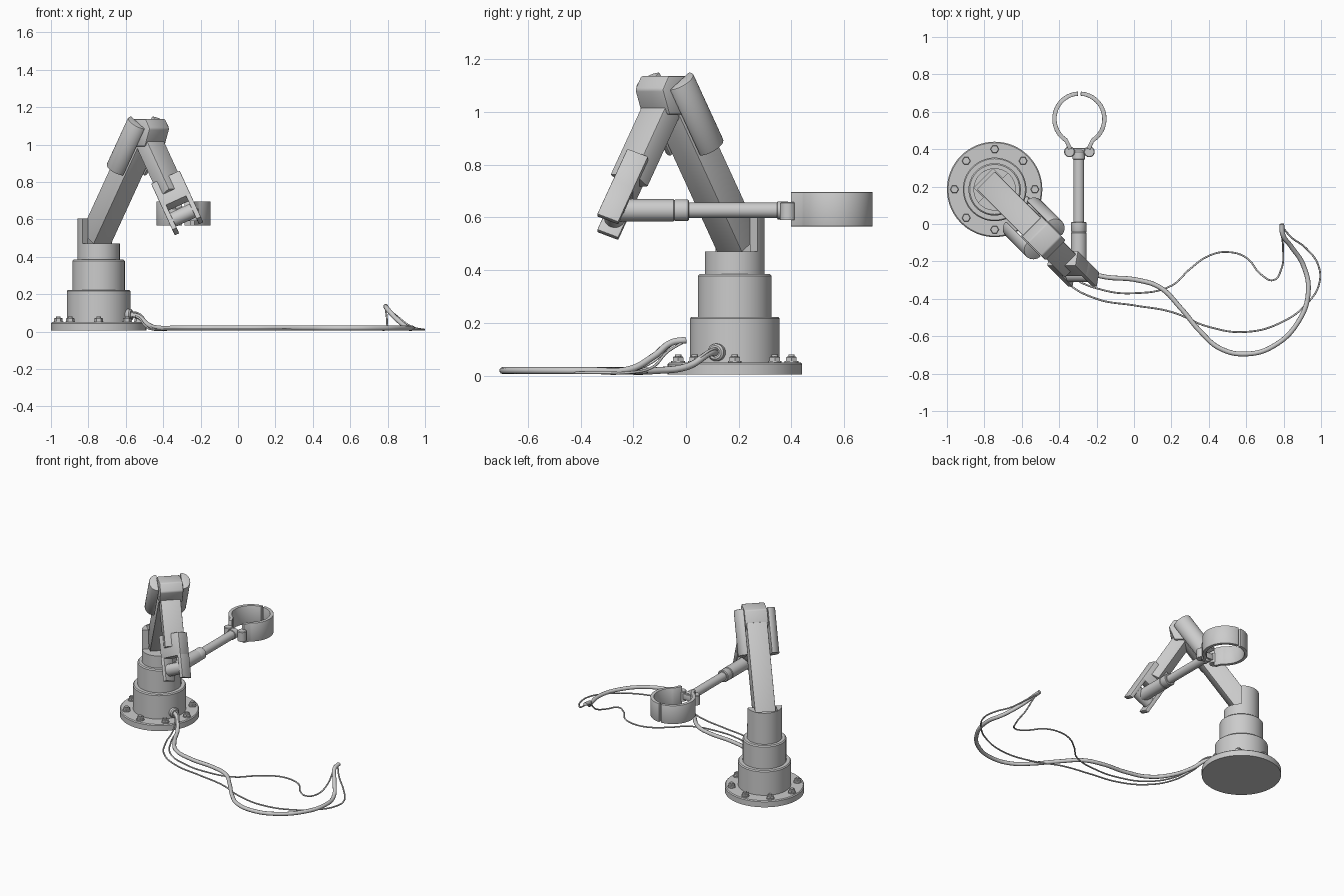
import bpy, bmesh
from math import sin, cos, pi, radians, sqrt
from mathutils import Vector as V

if "Cube" in bpy.data.objects:
    bpy.data.objects.remove(bpy.data.objects["Cube"])

BASE = V((-0.745, 0.185, 0))
R2 = sqrt(0.5)
U, T, Z = V((R2, -R2, 0)), V((R2, R2, 0)), V((0, 0, 1))   # arm plane, lateral, up


def loc(s, t, z):
    return BASE + U * s + T * t + Z * z


def finish(name, bm, bevel=0.0, smooth=True):
    bmesh.ops.recalc_face_normals(bm, faces=bm.faces)
    if bevel:
        edges = [e for e in bm.edges if e.calc_face_angle(0) > radians(40)]
        bmesh.ops.bevel(bm, geom=edges, offset=bevel, segments=2, profile=0.5, affect='EDGES')
    me = bpy.data.meshes.new(name)
    bm.to_mesh(me)
    bm.free()
    ob = bpy.data.objects.new(name, me)
    bpy.context.collection.objects.link(ob)
    if smooth:
        bpy.ops.object.select_all(action='DESELECT')
        bpy.context.view_layer.objects.active = ob
        ob.select_set(True)
        bpy.ops.object.shade_smooth_by_angle(angle=radians(35))
    return ob


def prism(name, pts, o, ax, ay, az, h, bevel=0.0):
    """Extrude a 2D profile (in ax, ay) along az by h."""
    bm = bmesh.new()
    f = bm.faces.new([bm.verts.new(o + ax * a + ay * b) for a, b in pts])
    ext = bmesh.ops.extrude_face_region(bm, geom=[f])
    bmesh.ops.translate(bm, vec=az * h, verts=[v for v in ext['geom'] if isinstance(v, bmesh.types.BMVert)])
    return finish(name, bm, bevel)


def rect(w, d):
    return [(-w / 2, -d / 2), (w / 2, -d / 2), (w / 2, d / 2), (-w / 2, d / 2)]


def lathe(name, prof, o, axis, n=48):
    """Revolve (radius, height) points around axis; ends are capped."""
    rot = Z.rotation_difference(axis)
    bm = bmesh.new()
    rings = [[bm.verts.new(o + rot @ V((r * cos(2 * pi * i / n), r * sin(2 * pi * i / n), h)))
              for i in range(n)] for r, h in prof]
    for a, b in zip(rings, rings[1:]):
        for i in range(n):
            bm.faces.new((a[i], a[i - 1], b[i - 1], b[i]))
    bm.faces.new(rings[0])
    bm.faces.new(rings[-1])
    return finish(name, bm)


def cable(name, pts, r):
    cu = bpy.data.curves.new(name, 'CURVE')
    cu.dimensions = '3D'
    cu.bevel_depth, cu.bevel_resolution, cu.resolution_u = r, 3, 8
    cu.use_fill_caps = True
    sp = cu.splines.new('BEZIER')
    sp.bezier_points.add(len(pts) - 1)
    for p, c in zip(sp.bezier_points, pts):
        p.co = c if len(c) == 3 else (*c, r + 0.006)
        p.handle_left_type = p.handle_right_type = 'AUTO'
    bpy.context.collection.objects.link(bpy.data.objects.new(name, cu))


# Base: flange and stepped turret
lathe("base_turret", [(0.255, 0.005), (0.255, 0.044), (0.249, 0.05), (0.17, 0.05), (0.17, 0.216),
                      (0.164, 0.223), (0.14, 0.223), (0.14, 0.378), (0.133, 0.385),
                      (0.113, 0.385), (0.113, 0.47)], BASE, Z, 64)

# Slotted shoulder collar
arc = [(0.113 * cos(radians(a)), 0.113 * sin(radians(a))) for a in range(95, 266, 5)]
prism("shoulder_collar", arc + [(-0.01, -0.071), (-0.085, -0.071), (-0.085, 0.071), (-0.01, 0.071)],
      BASE + Z * 0.47, U, T, Z, 0.135)

# Flange bolts
for i in range(8):
    p = BASE + V((0.215 * cos(i * pi / 4), 0.215 * sin(i * pi / 4), 0))
    lathe("bolt_washer", [(0.026, 0.048), (0.026, 0.055)], p, Z, 20)
    lathe("bolt_nut", [(0.023, 0.055), (0.023, 0.069), (0.02, 0.072)], p, Z, 6)
    lathe("bolt_stud", [(0.012, 0.07), (0.012, 0.08)], p, Z, 12)

# Upper arm
ANG = radians(33)
up = U * sin(ANG) + Z * cos(ANG)
upn = U * cos(ANG) - Z * sin(ANG)
prism("upper_arm", rect(0.116, 0.135), loc(-0.02, 0, 0.5), upn, T, up, 0.64, 0.004)

# Elbow block
prism("elbow_block", [(0.325, 1.137), (0.43, 1.137), (0.462, 1.085), (0.425, 0.99), (0.31, 0.99), (0.272, 1.05)],
      loc(0, -0.076, 0), U, Z, T, 0.152, 0.008)

# Rounded side covers on both sides of the elbow
half = [(-0.062 * cos(a * pi / 16), 0.056 * sin(a * pi / 16)) for a in range(17)]
for side in (-1, 1):
    prism("elbow_cover", half, loc(0.295, side * 0.078, 0.992) - up * 0.15, upn, T * side, up, 0.30, 0.005)

# Forearm
WRIST = V((-0.295, -0.27, 0.622))
d = U * sin(ANG) - Z * cos(ANG)
dn = U * cos(ANG) + Z * sin(ANG)
prism("forearm", rect(0.085, 0.13), WRIST - d * 0.5, dn, T, d, 0.36, 0.004)

# Rolled wrist fork, with its pivot axis square to the hand
Y = V((0, 1, 0))
p = d.cross(Y).normalized()
q = p.cross(d).normalized()
prism("wrist_sleeve", rect(0.168, 0.086), WRIST - d * 0.226, p, q, d, 0.15, 0.004)
for side in (-1, 1):
    prism("wrist_fork_plate", rect(0.026, 0.086), WRIST - d * 0.085 + p * side * 0.071, p, q, d, 0.155, 0.003)
lathe("wrist_pivot", [(0.04, -0.06), (0.04, 0.06)], WRIST, p, 32)

# Telescopic hand rod
lathe("hand_rod", [(0.042, 0), (0.042, 0.223), (0.039, 0.226), (0.041, 0.23), (0.041, 0.277), (0.037, 0.281),
                   (0.029, 0.281), (0.029, 0.615), (0.034, 0.617), (0.034, 0.655), (0.025, 0.665)],
      WRIST + Z * 0.005, Y, 40)
X = V((1, 0, 0))
prism("gripper_crossbar", rect(0.1, 0.035), V((-0.293, 0.388, 0.605)), X, Y, Z, 0.04, 0.003)

# Gripper jaws: two half rings with knuckles
C = V((-0.292, 0.562, 0))
for side in (-1, 1):
    angles = [radians(87 - 5 * k) for k in range(30)]
    outer = [(0.145 * cos(a), 0.146 * sin(a)) for a in angles]
    inner = [(0.122 * cos(a), 0.124 * sin(a)) for a in angles]
    tip = [(0.06, -0.165), (0.038, -0.158)]
    prism("gripper_jaw", outer + tip + inner[::-1], C + Z * 0.566, X * side, Y, Z, 0.13, 0.002)
    lathe("jaw_knuckle", [(0.029, 0.59), (0.029, 0.655), (0.025, 0.659)],
          V((C.x + side * 0.053, 0.386, 0)), Z, 24)

# Cable outlet ring on the base
out = V((0.92, -0.39, 0)).normalized()
lathe("cable_outlet", [(0.033, -0.02), (0.033, 0.018), (0.026, 0.025), (0.018, 0.025), (0.018, 0.01)],
      BASE + out * 0.168 + Z * 0.088, out, 28)

# Cables: one thick, two thin
cable("thick_cable", [(-0.6, 0.12, 0.088), (-0.545, 0.09, 0.085), (-0.48, 0.01, 0.036), (-0.42, -0.11),
                      (-0.32, -0.23), (-0.17, -0.28), (0.02, -0.3), (0.14, -0.34), (0.25, -0.45), (0.36, -0.58),
                      (0.46, -0.665), (0.6, -0.695), (0.75, -0.65), (0.88, -0.52), (0.932, -0.36),
                      (0.905, -0.22, 0.022), (0.84, -0.12, 0.075), (0.795, -0.055, 0.125), (0.79, 0, 0.135)], 0.013)
cable("thin_cable_a", [(-0.6, 0.128, 0.095), (-0.54, 0.1, 0.1), (-0.48, 0.0, 0.035), (-0.44, -0.12),
                       (-0.33, -0.28), (-0.17, -0.352), (0, -0.37), (0.2, -0.33), (0.3, -0.24), (0.4, -0.17),
                       (0.5, -0.15), (0.6, -0.18), (0.68, -0.27), (0.745, -0.3), (0.788, -0.24),
                       (0.797, -0.13, 0.05), (0.79, -0.05, 0.12), (0.79, -0.005, 0.14)], 0.005)
cable("thin_cable_b", [(-0.6, 0.11, 0.08), (-0.545, 0.075, 0.08), (-0.5, -0.01, 0.035), (-0.46, -0.15),
                       (-0.36, -0.31), (-0.2, -0.4), (0, -0.435), (0.2, -0.47), (0.4, -0.55), (0.6, -0.577),
                       (0.8, -0.52), (0.93, -0.42), (0.99, -0.32), (0.985, -0.22), (0.92, -0.13, 0.03),
                       (0.84, -0.07, 0.09), (0.785, -0.005, 0.13)], 0.005)
